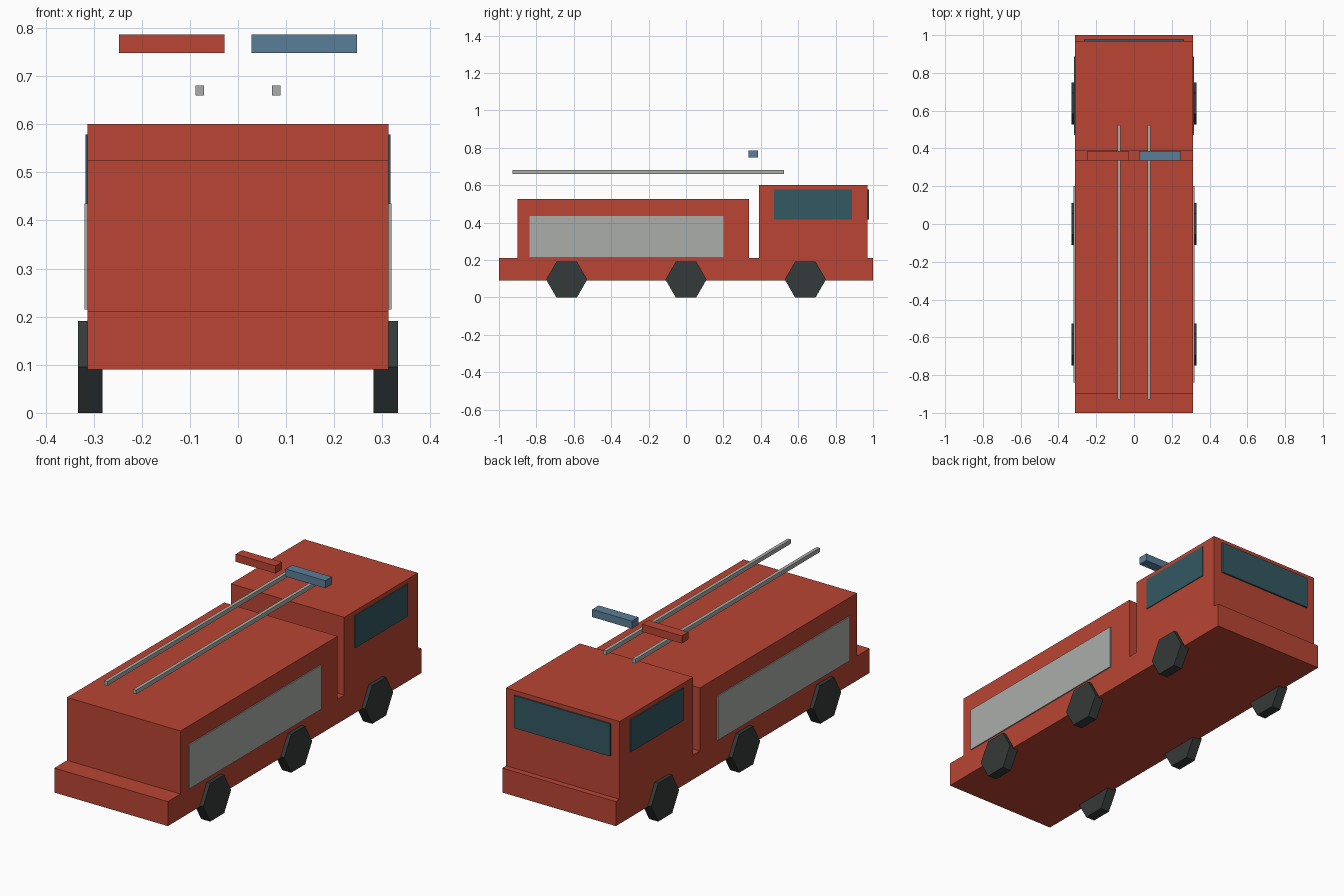
import bpy
import math

if "Cube" in bpy.data.objects:
    bpy.data.objects.remove(bpy.data.objects["Cube"])


def material(name, rgb):
    m = bpy.data.materials.new(name)
    m.diffuse_color = (*rgb, 1.0)
    m.use_nodes = True
    m.node_tree.nodes["Principled BSDF"].inputs["Base Color"].default_value = m.diffuse_color
    return m


RED = material("fire_red", (0.49, 0.06, 0.033))
GLASS = material("teal_glass", (0.032, 0.098, 0.12))
GREY = material("light_grey", (0.40, 0.42, 0.40))
RUBBER = material("dark_rubber", (0.034, 0.042, 0.041))
BLUE = material("beacon_blue", (0.102, 0.212, 0.314))


def box(name, x, y, z, mat):
    """Box spanning the given (min, max) ranges."""
    spans = (x, y, z)
    bpy.ops.mesh.primitive_cube_add(size=1)
    ob = bpy.context.object
    ob.name = name
    for v in ob.data.vertices:
        v.co = [(a + b) / 2 + c * (b - a) for (a, b), c in zip(spans, v.co)]
    ob.data.materials.append(mat)
    return ob


def side_range(side, inner, outer):
    return tuple(sorted((side * inner, side * outer)))


W = 0.313  # half width of the body

# Body: chassis slab, equipment body and cab with a gap between them
box("chassis", (-W, W), (-1.0, 1.0), (0.09, 0.212), RED)
box("equipment_body", (-W, W), (-0.9, 0.338), (0.212, 0.526), RED)
box("cab", (-W, W), (0.39, 0.97), (0.212, 0.60), RED)

# Windshield
box("windshield", (-0.265, 0.265), (0.969, 0.978), (0.416, 0.578), GLASS)

for side, label in ((-1, "left"), (1, "right")):
    # Side plates
    box(label + "_window", side_range(side, W - 0.001, 0.317),
        (0.47, 0.887), (0.416, 0.578), GLASS)
    box(label + "_shutter", side_range(side, W - 0.001, 0.319),
        (-0.838, 0.201), (0.215, 0.435), GREY)

    # Roof ladder rails
    box(label + "_ladder_rail", side_range(side, 0.071, 0.088),
        (-0.928, 0.525), (0.659, 0.68), GREY)

    # Beacon bars: red on the left, blue on the right
    box(label + "_beacon", side_range(side, 0.028, 0.247),
        (0.335, 0.386), (0.748, 0.786), RED if side < 0 else BLUE)

    # Six-sided wheels with corners pointing fore and aft
    for y, place in ((-0.638, "rear"), (0.0, "middle"), (0.638, "front")):
        bpy.ops.mesh.primitive_cylinder_add(
            vertices=6, radius=0.11, depth=0.05,
            location=(side * 0.307, y, 0.0955),
            rotation=(0, math.pi / 2, 0))
        wheel = bpy.context.object
        wheel.name = f"{place}_{label}_wheel"
        wheel.data.materials.append(RUBBER)
